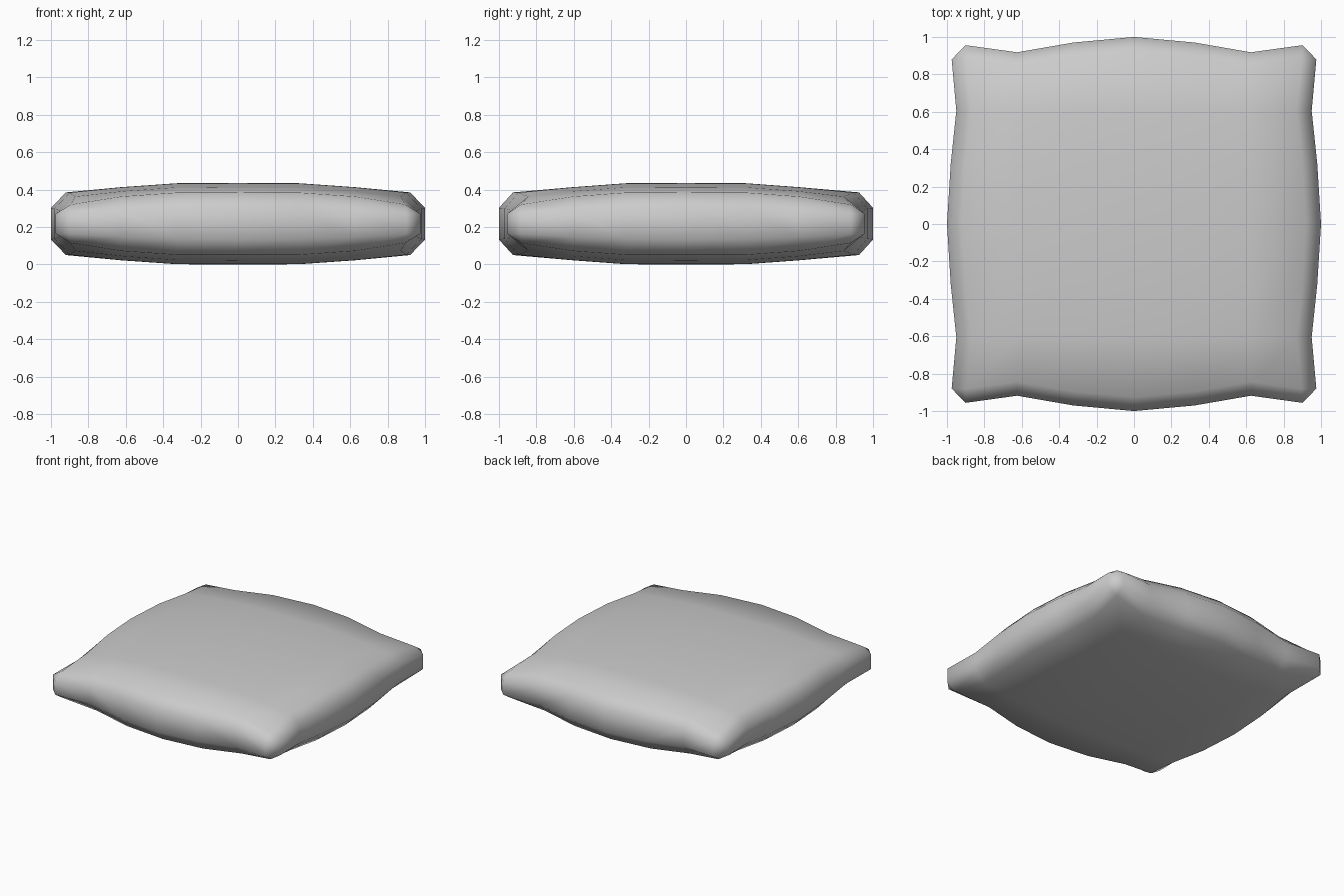
import bpy, bmesh

if "Cube" in bpy.data.objects:
    bpy.data.objects.remove(bpy.data.objects["Cube"])

MID = 0.2175
STX = [0, .325, .625, .9]       # stations along x
STY = [0, .32, .605, .88]       # stations along y
EDGE_Y = [1, .97, .918, .956]   # front/back seam bulge by x station
EDGE_X = [1, .98, .95, .975]    # left/right seam bulge by y station
DROP = [0, .001, .022, .05]     # crown falling towards the rim
SEAM = [.085, .081, .07, .053]  # half height of the side band
R = range(-3, 4)


def sgn(a):
    return (a > 0) - (a < 0)


def face_point(i, j, s):
    # point on the puffed top (s=1) or bottom (s=-1)
    a, b = abs(i), abs(j)
    x, y = STX[a], STY[b]
    if a == 3:
        x = EDGE_X[b] - .08
    elif a == 2:
        x = STX[2] - .008 * (b == 2)
    if b == 3:
        y = EDGE_Y[a] - .075
    h = MID - DROP[a] - DROP[b] - (.015 if a == b == 3 else 0)
    return sgn(i) * x, sgn(j) * y, MID + s * h


bm = bmesh.new()
side = {}
for s in (1, -1):
    cap = {(i, j): bm.verts.new(face_point(i, j, s)) for i in R for j in R}
    for i in range(-3, 3):
        for j in range(-3, 3):
            bm.faces.new([cap[i, j], cap[i + 1, j], cap[i + 1, j + 1], cap[i, j + 1]])
    # side band rows and the sloping strip joining them to the cap
    for d in (1, -1):
        for k in R:
            a = abs(k)
            z = MID + s * SEAM[a]
            side['x', d, k, s] = bm.verts.new((d * EDGE_X[a], sgn(k) * STY[a], z))
            side['y', d, k, s] = bm.verts.new((sgn(k) * STX[a], d * EDGE_Y[a], z))
        for k in range(-3, 3):
            bm.faces.new([cap[3 * d, k], cap[3 * d, k + 1],
                          side['x', d, k + 1, s], side['x', d, k, s]])
            bm.faces.new([cap[k, 3 * d], cap[k + 1, 3 * d],
                          side['y', d, k + 1, s], side['y', d, k, s]])
    # corner triangles
    for dx in (1, -1):
        for dy in (1, -1):
            bm.faces.new([cap[3 * dx, 3 * dy], side['x', dx, 3 * dy, s],
                          side['y', dy, 3 * dx, s]])

# vertical side band and clipped corners
for d in (1, -1):
    for ax in 'xy':
        for k in range(-3, 3):
            bm.faces.new([side[ax, d, k, 1], side[ax, d, k + 1, 1],
                          side[ax, d, k + 1, -1], side[ax, d, k, -1]])
    for e in (1, -1):
        bm.faces.new([side['x', d, 3 * e, 1], side['y', e, 3 * d, 1],
                      side['y', e, 3 * d, -1], side['x', d, 3 * e, -1]])

bmesh.ops.recalc_face_normals(bm, faces=bm.faces[:])
for f in bm.faces:
    f.smooth = True
mesh = bpy.data.meshes.new("cushion")
bm.to_mesh(mesh)
bm.free()
bpy.context.collection.objects.link(bpy.data.objects.new("cushion", mesh))
